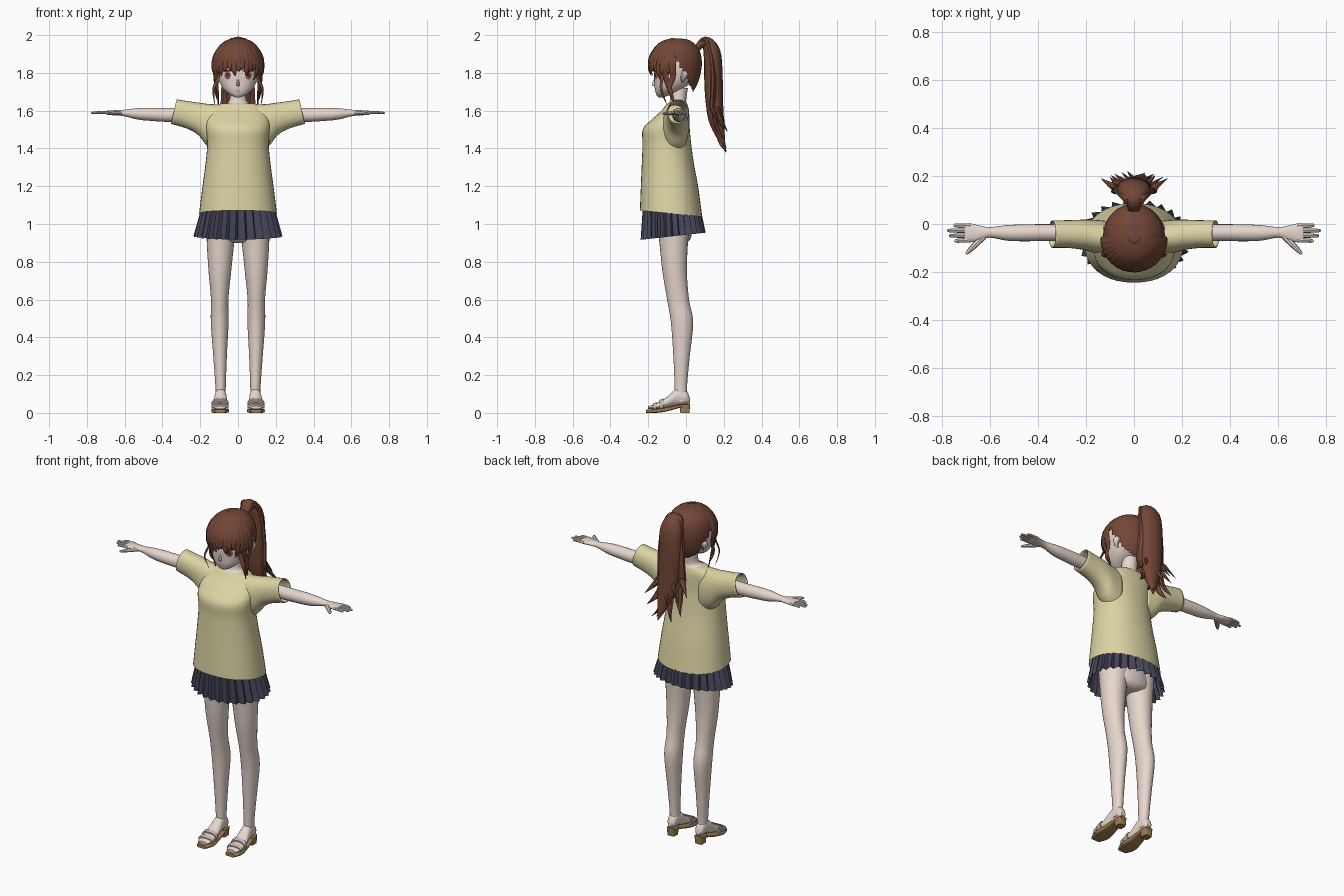
import bpy, bmesh, math, random
from mathutils import Vector
from mathutils.bvhtree import BVHTree

if "Cube" in bpy.data.objects:
    bpy.data.objects.remove(bpy.data.objects["Cube"])
random.seed(4)
made = []


def material(name, r, g, b):
    m = bpy.data.materials.new(name)
    m.use_nodes = True
    m.diffuse_color = (r, g, b, 1)
    m.node_tree.nodes["Principled BSDF"].inputs["Base Color"].default_value = (r, g, b, 1)
    return m


skin = material("skin", .80, .68, .61)
cloth = material("pale_yellow_cloth", .72, .66, .37)
navy = material("dark_blue_cloth", .06, .06, .10)
hair = material("brown_hair", .17, .062, .037)
tan = material("tan_sole", .34, .21, .08)
strap = material("beige_strap", .55, .47, .42)
white = material("eye_white", .85, .82, .80)
iris = material("red_brown_iris", .30, .10, .06)
dark = material("dark_lash", .05, .02, .015)
lip = material("lip_pink", .50, .25, .22)


def spline(rows, steps):
    """Smooth rows of numbers with a Catmull-Rom curve."""
    p = [rows[0]] + list(rows) + [rows[-1]]
    out = []
    for i in range(len(rows) - 1):
        for s in range(steps):
            t = s / steps
            out.append([.5 * (2*b + (c - a)*t + (2*a - 5*b + 4*c - d)*t*t
                              + (3*b - a - 3*c + d)*t**3)
                        for a, b, c, d in zip(*p[i:i + 4])])
    return out + [list(rows[-1])]


def loft(name, rings, mat, cap=True, mirror=False, keep=None, thick=0):
    """Skin a list of closed rings into one mesh object."""
    bm = bmesh.new()
    vs = [[bm.verts.new(co) for co in ring] for ring in rings]
    n = len(rings[0])
    for a, b in zip(vs, vs[1:]):
        for i in range(n):
            j = (i + 1) % n
            bm.faces.new((a[i], a[j], b[j], b[i]))
    if cap:
        bm.faces.new(vs[0])
        bm.faces.new(vs[-1])
    bmesh.ops.recalc_face_normals(bm, faces=bm.faces)
    if keep:
        gone = [f for f in bm.faces if not keep(f.calc_center_median())]
        bmesh.ops.delete(bm, geom=gone, context='FACES')
    me = bpy.data.meshes.new(name)
    bm.to_mesh(me)
    bm.free()
    me.materials.append(mat)
    ob = bpy.data.objects.new(name, me)
    bpy.context.collection.objects.link(ob)
    if thick:
        ob.modifiers.new("thickness", 'SOLIDIFY').thickness = thick
    if mirror:
        ob.modifiers.new("mirror", 'MIRROR')
    made.append(ob)
    return ob


def shape(name, axis, rows, mat, n=28, power=2, steps=4, **kw):
    """Rows: position on axis, centre and half width, low and high, [tilt]."""
    rings = []
    for pos, c, r, lo, hi, tilt in spline([tuple(w) + (0,) * (6 - len(w)) for w in rows], steps):
        ring = []
        for k in range(n):
            a = math.tau * k / n
            u, v = [math.copysign(abs(q) ** (2 / power), q) for q in (math.cos(a), math.sin(a))]
            u, v = u * r, v * (hi - lo) / 2
            p, s, t = pos + tilt * v, c + u, (lo + hi) / 2 + v
            ring.append({'z': (s, t, p), 'y': (s, p, t), 'x': (p, s, t)}[axis])
        rings.append(ring)
    return loft(name, rings, mat, **kw)


def strand(name, pts, widths, mat, flat=.4, ref=(0, -.055, 1.84), n=8, steps=5, **kw):
    """Tapered tube along a path, flattened away from the point ref."""
    path = spline([tuple(p) + (w,) for p, w in zip(pts, widths)], steps)
    co = [Vector(p[:3]) for p in path]
    rings = []
    for i, p in enumerate(co):
        t = (co[min(i + 1, len(co) - 1)] - co[max(i - 1, 0)]).normalized()
        side = t.cross(p - Vector(ref)).normalized()
        up = side.cross(t)
        w = max(path[i][3], .0008)
        rings.append([p + side * w * math.cos(math.tau * k / n)
                      + up * w * flat * math.sin(math.tau * k / n) for k in range(n)])
    return loft(name, rings, mat, **kw)


# Legs, hips, feet and sandals
shape("leg", 'z', [(.06, .092, .027, -.06, .012), (.13, .092, .027, -.06, .005),
                   (.3, .095, .036, -.067, .02), (.48, .097, .047, -.08, .038),
                   (.6, .097, .046, -.1, .016), (.75, .096, .06, -.125, .005),
                   (.92, .092, .074, -.143, .012), (1.02, .085, .08, -.16, .03)],
      skin, mirror=True)
shape("hips", 'z', [(.9, 0, .05, -.11, 0), (.94, 0, .14, -.15, .03), (1.1, 0, .15, -.18, .03)], skin)
shape("foot", 'y', [(.02, .092, .014, .055, .08), (0, .092, .027, .046, .12),
                    (-.05, .092, .031, .04, .13), (-.1, .094, .038, .028, .085),
                    (-.16, .095, .043, .02, .05), (-.2, .095, .03, .02, .036)],
      skin, mirror=True)
shape("sandal_sole", 'y', [(.022, .092, .02, .036, .05), (-.04, .092, .031, .025, .042),
                           (-.1, .094, .04, .008, .03), (-.16, .095, .047, 0, .021),
                           (-.212, .095, .03, 0, .018)], tan, power=4, mirror=True)
shape("sandal_heel", 'z', [(0, .092, .023, -.03, .018), (.045, .092, .026, -.035, .022)],
      tan, power=5, steps=1, mirror=True)
for y, top in ((-.13, .071), (-.165, .052)):
    shape("toe_strap", 'y', [(y - .01, .095, .046, .012, top - .003), (y + .01, .095, .046, .012, top + .006)],
          strap, power=2.6, steps=1, mirror=True)

# Pleated skirt
pleats = 28
rings = []
for h in range(5):
    f = h / 4
    ring = []
    for i in range(pleats * 4):
        a = math.tau * i / (pleats * 4)
        fold = (.009 + .012 * f) * ((0, .33, .67, 1)[i % 4] - .6)
        x = (.175 + .053 * f + fold) * math.cos(a)
        y = -.08 + .012 * f + (.142 + .022 * f + fold) * math.sin(a)
        ring.append((x, y, 1.14 - .205 * f + .11 * f * (y + .07)))
    rings.append(ring)
loft("pleated_skirt", rings, navy, cap=False)

# Loose shirt with short sleeves
shape("shirt_body", 'z', [(1.055, 0, .206, -.244, .086, -.1), (1.2, 0, .188, -.239, .064),
                          (1.32, 0, .172, -.234, .042), (1.42, 0, .163, -.23, .028),
                          (1.5, 0, .168, -.229, .02), (1.55, 0, .168, -.185, .018),
                          (1.6, 0, .15, -.13, .016), (1.632, 0, .11, -.105, .008),
                          (1.638, 0, .075, -.095, .003)],
      cloth, n=40, power=2.2, cap=False)
shape("sleeve", 'x', [(.09, -.06, .07, 1.37, 1.632), (.16, -.052, .069, 1.41, 1.636),
                      (.21, -.045, .063, 1.47, 1.643), (.27, -.042, .058, 1.505, 1.651),
                      (.34, -.042, .057, 1.53, 1.66, -.23)],
      cloth, power=2.2, cap=False, mirror=True, thick=.004)

# Arms and hands
shape("arm", 'x', [(.12, -.04, .035, 1.54, 1.615), (.35, -.036, .035, 1.54, 1.614),
                   (.46, -.037, .035, 1.546, 1.615), (.53, -.037, .032, 1.553, 1.613),
                   (.6, -.035, .022, 1.57, 1.605), (.64, -.037, .03, 1.575, 1.603),
                   (.69, -.037, .041, 1.579, 1.6), (.705, -.037, .036, 1.583, 1.598)],
      skin, n=20, mirror=True)
for i, tip in enumerate((.748, .77, .777, .752)):
    y = -.067 + .02 * i
    strand("finger", [(.68, y, 1.59), (.725, y * 1.03, 1.591), (tip - .006, y * 1.08 + .002, 1.588),
                      (tip, y * 1.08 + .002, 1.588)],
           (.0095, .009, .007, .002), skin, flat=.85, ref=(.7, y, 1), steps=3, mirror=True)
strand("thumb", [(.625, -.05, 1.588), (.66, -.085, 1.586), (.692, -.118, 1.584), (.698, -.125, 1.584)],
       (.014, .013, .008, .002), skin, flat=.8, ref=(.66, -.08, 1), steps=3, mirror=True)

# Neck, head, ears and nose
shape("neck", 'z', [(1.6, 0, .09, -.107, .008), (1.632, 0, .083, -.1, .005), (1.65, 0, .047, -.086, 0),
                    (1.72, 0, .042, -.08, .01)], skin)
head = shape("head", 'z', [(1.671, 0, .014, -.146, -.12), (1.685, 0, .044, -.157, -.08),
                           (1.715, 0, .078, -.165, -.02), (1.755, 0, .098, -.168, .035),
                           (1.8, 0, .108, -.17, .06), (1.86, 0, .11, -.165, .065),
                           (1.92, 0, .09, -.135, .045), (1.955, 0, .03, -.08, -.02)],
             skin, n=40, power=2.3)
shape("nose", 'z', [(1.73, 0, .008, -.172, -.15), (1.738, 0, .009, -.182, -.15),
                    (1.77, 0, .005, -.169, -.15)], skin, n=10)
strand("ear", [(.1, -.018, 1.75), (.112, -.016, 1.768), (.117, -.008, 1.795), (.108, -.008, 1.818)],
       (.004, .013, .02, .005), skin, flat=.45, mirror=True)

# Painted face plates laid on the head surface
tree = BVHTree.FromPolygons([v.co for v in head.data.vertices],
                            [p.vertices for p in head.data.polygons])


def plate(name, cx, cz, w, h, mat, lift, mirror=True):
    rings = []
    for s in (1, .7, .4, .05):
        ring = []
        for k in range(24):
            x, z = cx + s * w * math.cos(math.tau * k / 24), cz + s * h * math.sin(math.tau * k / 24)
            hit = tree.ray_cast(Vector((x, -1, z)), Vector((0, 1, 0)))[0]
            ring.append((x, (hit.y if hit else -.1) - lift, z))
        rings.append(ring)
    loft(name, rings, mat, mirror=mirror)


plate("eye", .055, 1.786, .029, .024, white, .002)
plate("iris", .055, 1.787, .017, .022, iris, .0035)
plate("pupil", .055, 1.788, .007, .011, dark, .005)
plate("eyelash", .056, 1.811, .033, .005, dark, .005)
plate("mouth", 0, 1.704, .013, .0025, lip, .002, mirror=False)

# Hair cap, open around the face and ears
shape("hair_cap", 'z', [(1.69, 0, .07, -.1, .03), (1.73, 0, .1, -.14, .055), (1.78, 0, .119, -.175, .074),
                        (1.85, 0, .129, -.188, .084), (1.91, 0, .12, -.178, .075),
                        (1.95, 0, .093, -.15, .05), (1.975, 0, .055, -.11, .012),
                        (1.983, 0, .01, -.06, -.04)],
      hair, n=48, steps=6, keep=lambda c: c.z > min(1.86, 1.775 - 2 * c.y))


def on_head(angle, lift, k=1.0):
    a, e = math.radians(angle), math.radians(lift)
    return (.13 * k * math.cos(e) * math.sin(a), -.055 - .135 * k * math.cos(e) * math.cos(a),
            1.84 + .145 * k * math.sin(e))


# Fringe, then the long locks beside the face
for i in range(17):
    a = -80 + 10 * i
    low = (-9, -22, -13)[i % 3] - (10 if abs(a) > 45 else 0)
    bend = random.uniform(-5, 5)
    strand("fringe", [on_head(a, 80, .99), on_head(a, 50, 1), on_head(a, 18, 1.03),
                      on_head(a + bend * .5, low * .4, 1.05), on_head(a + bend, low, 1.03)],
           (.006, .017, .02, .014, .001), hair)
for a, tip, w in ((66, (.102, -.055, 1.605), .017), (56, (.122, -.1, 1.63), .012),
                  (84, (.112, -.06, 1.66), .014)):
    strand("side_lock", [on_head(a, 45, 1), on_head(a, 10, 1.03), on_head(a, -22, 1.04),
                         (tip[0] + .008, tip[1] - .03, 1.71), tip],
           (.01, w * 1.2, w, w * .8, .001), hair, mirror=True)

# Ponytail: thick core and loose curling strands
strand("ponytail", [(0, .05, 1.92), (0, .1, 1.965), (0, .137, 1.91), (0, .145, 1.78), (.005, .15, 1.65),
                    (.015, .165, 1.53), (.04, .21, 1.38)],
       (.022, .04, .066, .072, .068, .055, .002), hair, flat=.68, ref=(0, 0, 1.65), n=16)
for i in range(11):
    s = -1 + i / 5
    tip_z = random.uniform(1.36, 1.55) + .04 * abs(s)
    curl = random.uniform(.01, .045) * (1 if s > 0 else -1)
    y = .165 - .03 * abs(s)
    strand("ponytail_strand", [(0, .06, 1.93), (.025 * s, .105, 1.975), (.05 * s, y, 1.9),
                               (.062 * s, y + .012, 1.76), (.07 * s, y + .006, 1.62),
                               (.085 * s, y + .02, tip_z + .07), (.1 * s + curl, y + .055, tip_z)],
           (.01, .022, .026, .027, .026, .02, .001), hair, flat=.5, ref=(0, 0, 1.65))

# Smooth shading with crisp creases
bpy.ops.object.select_all(action='DESELECT')
for ob in made:
    ob.select_set(True)
bpy.context.view_layer.objects.active = made[0]
bpy.ops.object.shade_smooth_by_angle(angle=math.radians(35))
